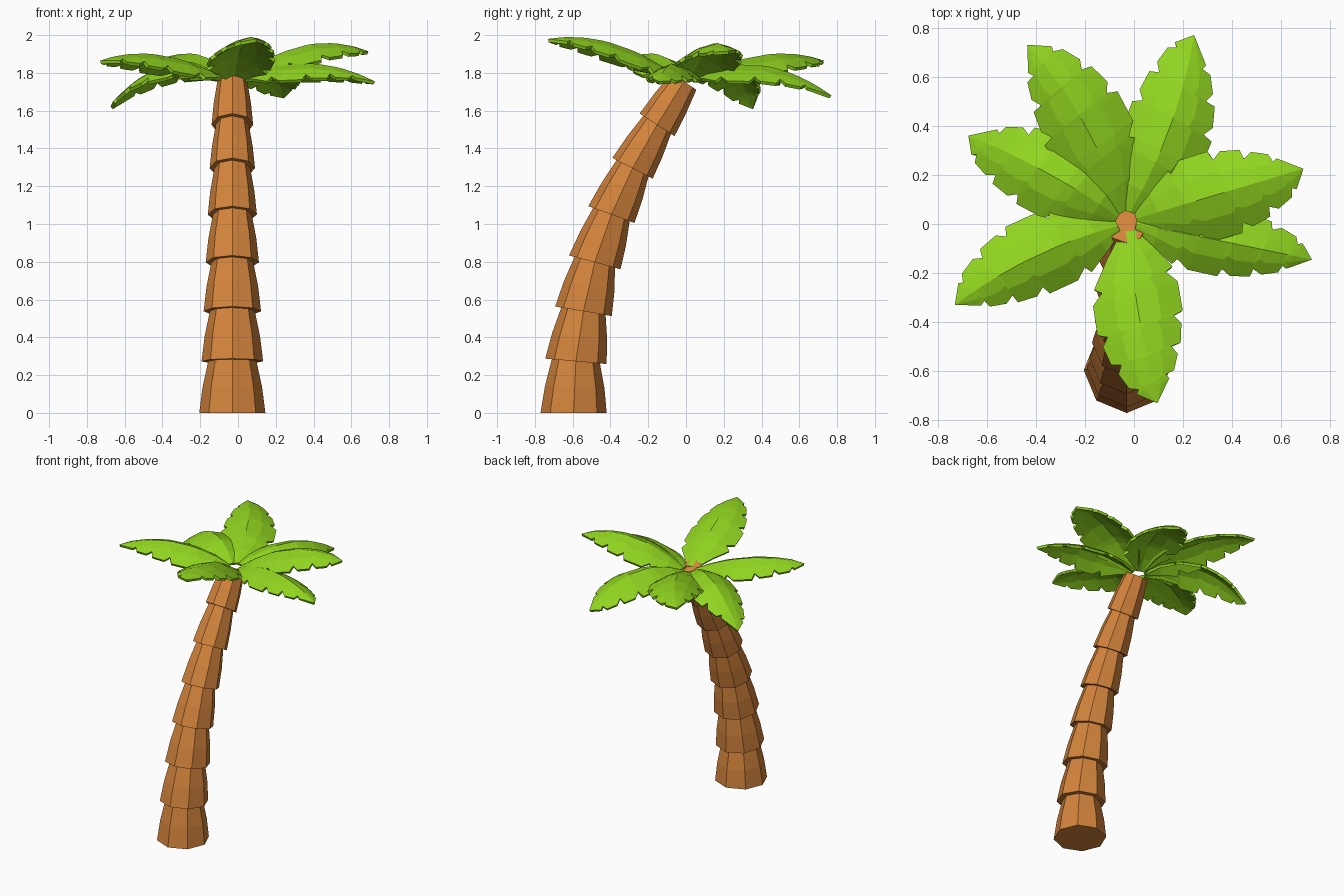
import bpy, bmesh, math
from mathutils import Vector

if "Cube" in bpy.data.objects:
    bpy.data.objects.remove(bpy.data.objects["Cube"])


def material(name, color):
    m = bpy.data.materials.new(name)
    m.diffuse_color = (*color, 1)
    m.use_nodes = True
    m.node_tree.nodes["Principled BSDF"].inputs["Base Color"].default_value = m.diffuse_color
    return m


BARK = material("bark", (0.65, 0.23, 0.045))
GREEN = material("leaf_green", (0.28, 0.66, 0.014))


def finish(bm, name, mat):
    bmesh.ops.recalc_face_normals(bm, faces=bm.faces)
    me = bpy.data.meshes.new(name)
    bm.to_mesh(me)
    bm.free()
    me.materials.append(mat)
    ob = bpy.data.objects.new(name, me)
    bpy.context.collection.objects.link(ob)
    return ob


# Trunk: stacked eight-sided tapered collars along a leaning curve
# (y, z, lean in degrees, bottom radius)
RINGS = [(-.595, 0, 0, .175), (-.583, .273, 5, .163), (-.543, .538, 9.5, .152),
         (-.483, .797, 15, .141), (-.395, 1.05, 20, .13), (-.283, 1.295, 27, .12),
         (-.153, 1.525, 33, .11), (-.015, 1.748, 34, .1)]
TX = -.03


def trunk_segment(i):
    a, b = RINGS[i], RINGS[i + 1]
    bm = bmesh.new()
    rows = []
    for f, s in ((0, 1), (.5, .9), (1.03, .72)):
        y, z, lean = (a[k] + (b[k] - a[k]) * f for k in range(3))
        t, r = math.radians(lean), a[3] * s
        row = []
        for k in range(8):
            u = k * math.pi / 4
            v = r * math.sin(u)
            row.append(bm.verts.new((TX + r * math.cos(u), y + v * math.cos(t), z - v * math.sin(t))))
        rows.append(row)
    for p, q in zip(rows, rows[1:]):
        for k in range(8):
            n = (k + 1) % 8
            bm.faces.new((p[k], p[n], q[n], q[k]))
    bm.faces.new(rows[0])
    bm.faces.new(rows[-1])
    finish(bm, f"trunk_segment_{i + 1}", BARK)


for i in range(7):
    trunk_segment(i)

# Leaf half outline: (position along midrib, half width), with torn notches
OUTLINE = [(0, .03), (.13, .10), (.27, .165), (.295, .135), (.36, .178), (.53, .18),
           (.55, .14), (.60, .166), (.71, .148), (.72, .108), (.77, .127),
           (.86, .098), (.875, .062), (.90, .072)]
DROOP = .085


def leaf(name, tip, mid_z, bend, width, shift):
    tip = Vector(tip)
    hub = Vector((TX, .01, 1.77))
    d = Vector((tip.x - hub.x, tip.y - hub.y, 0)).normalized()
    right = Vector((d.y, -d.x, 0))
    base = hub + d * .04
    mid = (base + tip) / 2 + right * bend
    mid.z = mid_z

    def rib(t):
        return base * (2 * (t - .5) * (t - 1)) + mid * (4 * t * (1 - t)) + tip * (2 * t * (t - .5))

    bm = bmesh.new()
    rows = []
    for t, w in OUTLINE:
        row = []
        for u in (-1, -.5, 0, .5, 1):
            # teeth on the two sides are staggered
            p = rib(t + shift * u * min(1, t * 4))
            p += right * (u * w * width)
            p.z -= DROOP * (abs(u) * w / .18) ** 1.5
            row.append(bm.verts.new(p))
        rows.append(row)
    for p, q in zip(rows, rows[1:]):
        for k in range(4):
            bm.faces.new((p[k], p[k + 1], q[k + 1], q[k]))
    end = bm.verts.new(tip)
    for k in range(4):
        bm.faces.new((rows[-1][k], rows[-1][k + 1], end))
    ob = finish(bm, name, GREEN)
    if sum(f.normal.z for f in ob.data.polygons) < 0:
        ob.data.flip_normals()
    s = ob.modifiers.new("thickness", 'SOLIDIFY')
    s.thickness = .018
    s.offset = -1


# Crown: seven fronds (tip, midrib height, sideways bend, width, tooth stagger)
leaf("leaf_front", (.095, -.73, 1.98), 1.955, .015, 1, .03)
leaf("leaf_right_low", (.725, -.145, 1.755), 1.85, 0, .8, -.03)
leaf("leaf_right_high", (.69, .225, 1.915), 1.945, 0, 1, .03)
leaf("leaf_back_right", (.245, .77, 1.68), 1.84, .035, 1, -.03)
leaf("leaf_back_left", (-.435, .73, 1.865), 1.895, .045, 1.02, .03)
leaf("leaf_left_low", (-.675, .36, 1.62), 1.85, .02, .95, -.03)
leaf("leaf_left_high", (-.73, -.33, 1.865), 1.895, .035, .9, .03)
